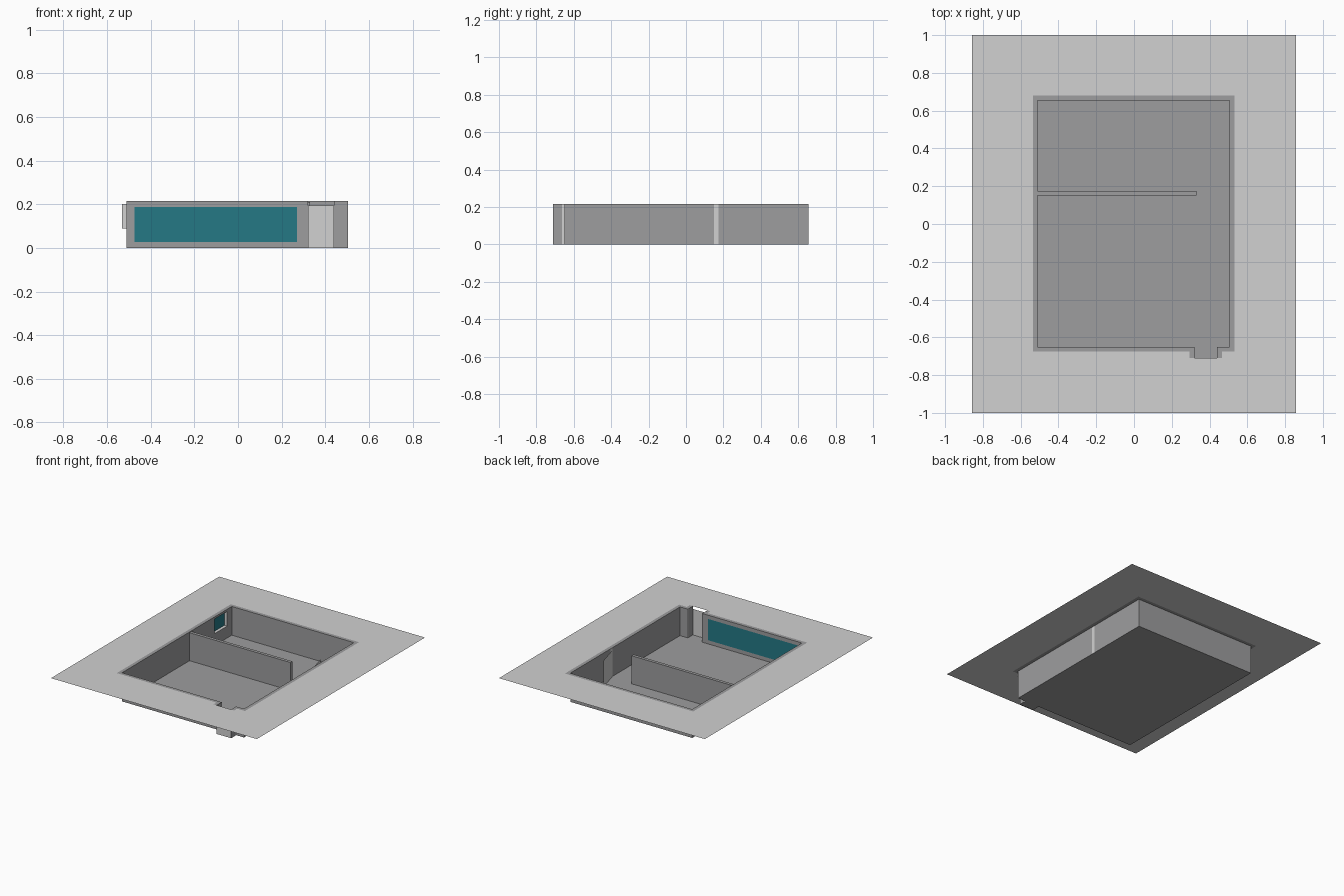
import bpy

if "Cube" in bpy.data.objects:
    bpy.data.objects.remove(bpy.data.objects["Cube"])


def material(name, rgb):
    m = bpy.data.materials.new(name)
    m.diffuse_color = (*rgb, 1)
    m.use_nodes = True
    m.node_tree.nodes["Principled BSDF"].inputs["Base Color"].default_value = m.diffuse_color
    return m


GREY = material("wall grey", (0.34, 0.34, 0.345))
LIGHT = material("light grey", (0.64, 0.64, 0.64))
TEAL = material("teal glass", (0.018, 0.19, 0.235))

H = 0.216                        # wall height
X0, X1 = -0.51, 0.505            # room sides
Y0, Y1 = -0.65, 0.655            # room front and back
D0, D1, DY = 0.32, 0.44, -0.71   # entrance recess


def make(name, polys, mat):
    verts, faces = [], []
    for p in polys:
        faces.append(range(len(verts), len(verts) + len(p)))
        verts += p
    me = bpy.data.meshes.new(name)
    me.from_pydata(verts, [], [list(f) for f in faces])
    me.materials.append(mat)
    ob = bpy.data.objects.new(name, me)
    bpy.context.collection.objects.link(ob)
    return ob


def rect(axis, at, a0, a1, b0, b1, flip=False):
    """Flat rectangle perpendicular to an axis."""
    out = []
    for a, b in ((a0, b0), (a1, b0), (a1, b1), (a0, b1)):
        p = [a, b]
        p.insert("xyz".index(axis), at)
        out.append(tuple(p))
    return out[::-1] if flip else out


def holed(axis, at, outer, hole, flip=False):
    """Four rectangles around a rectangular opening."""
    a0, a1, b0, b1 = outer
    c0, c1, d0, d1 = hole
    return [rect(axis, at, *r, flip) for r in
            ((a0, c0, b0, b1), (c1, a1, b0, b1), (c0, c1, b0, d0), (c0, c1, d1, b1))]


def box_sides(x0, x1, y0, y1, z0, z1):
    return [rect("x", x0, y0, y1, z0, z1, True), rect("x", x1, y0, y1, z0, z1),
            rect("y", y0, x0, x1, z0, z1), rect("y", y1, x0, x1, z0, z1, True)]


# floor with the entrance recess
make("floor", [rect("z", 0, X0, X1, Y0, Y1), rect("z", 0, D0, D1, DY, Y0)], GREY)

# outer walls
make("back_wall", [rect("y", Y1, X0, X1, 0, H)], GREY)
make("right_wall", [rect("x", X1, Y0, 0.15, 0, H), rect("x", X1, 0.175, Y1, 0, H)], GREY)
make("right_jamb", [rect("x", X1, 0.15, 0.175, 0, H)], LIGHT)
front_hole = (-0.475, 0.27, 0.028, 0.188)
make("front_wall", holed("y", Y0, (X0, D0, 0, H), front_hole)
     + [rect("y", Y0, D1, X1, 0, H)], GREY)
side_hole = (0.45, 0.60, 0.09, 0.20)
make("left_wall", holed("x", X0, (Y0, Y1, 0, H), side_hole), GREY)

# windows
make("front_glass", [rect("y", Y0, *front_hole)], TEAL)
wx = X0 - 0.022
y0, y1, z0, z1 = side_hole
make("side_glass", [rect("x", wx, *side_hole)], TEAL)
make("side_window_reveal", [rect("y", y0, wx, X0, z0, z1), rect("y", y1, wx, X0, z0, z1),
                            rect("z", z0, wx, X0, y0, y1), rect("z", z1, wx, X0, y0, y1)], LIGHT)

# entrance recess and its door
make("recess_sides", [rect("x", x, DY, Y0 - 0.012, 0, H) for x in (D0, D1)], GREY)
make("recess_jambs", [rect("x", x, Y0 - 0.012, Y0, 0, H) for x in (D0, D1)], LIGHT)
make("entrance_door", [rect("y", DY, D0, D1, 0, 0.195)], LIGHT)

# partition and open inner door
make("partition", box_sides(X0, 0.33, 0.152, 0.176, 0, 0.211)
     + [rect("z", 0.211, X0, 0.33, 0.152, 0.176)], GREY)
make("inner_door", [[(0.5, 0.165, 0.002), (0.455, 0.33, 0.002),
                     (0.455, 0.33, 0.2), (0.5, 0.165, 0.2)]], LIGHT)

# grey rim around the room, stepping round the recess
R = 0.026
rim = [rect("z", H, *r) for r in (
    (X0 - R, X0, Y0 - R, Y1 + R), (X1, X1 + R, Y0 - R, Y1 + R), (X0, X1, Y1, Y1 + R),
    (X0, D0, Y0 - R, Y0), (D1, X1, Y0 - R, Y0),
    (D0 - R, D0, DY, Y0 - R), (D1, D1 + R, DY, Y0 - R))]
make("wall_rim", rim, GREY)

# wide light surround
surround = [rect("z", H, *r) for r in (
    (-0.857, X0 - R, -1, 1), (X1 + R, 0.857, -1, 1), (X0 - R, X1 + R, Y1 + R, 1),
    (X0 - R, D0 - R, DY, Y0 - R), (D1 + R, X1 + R, DY, Y0 - R), (X0 - R, X1 + R, -1, DY))]
make("surround", surround, LIGHT)
